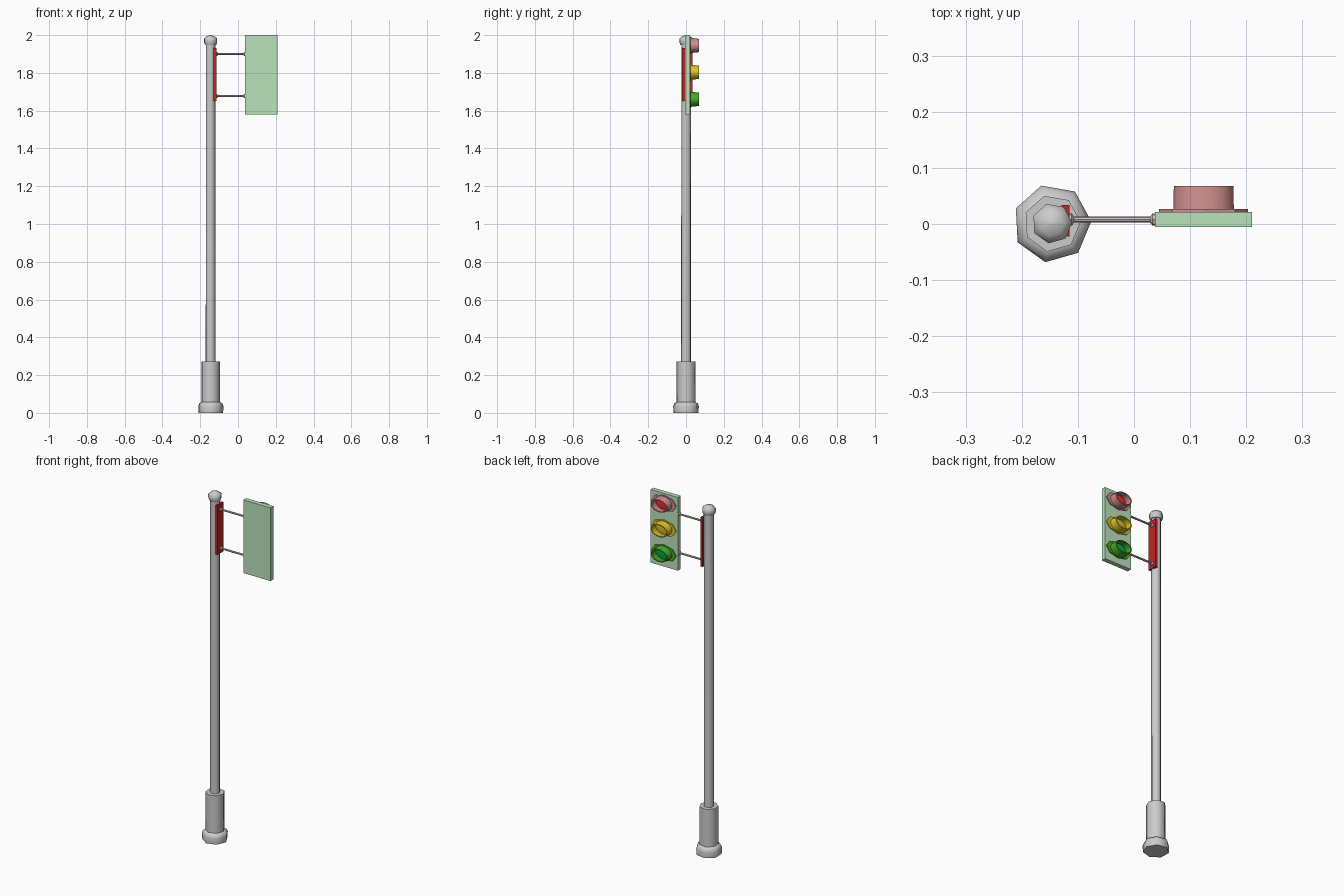
import bpy, bmesh, math
from mathutils import Vector

if "Cube" in bpy.data.objects:
    bpy.data.objects.remove(bpy.data.objects["Cube"])

PX, PY = -0.146, 0.001   # pole axis


def material(name, rgb):
    m = bpy.data.materials.new(name)
    m.diffuse_color = (*rgb, 1)
    m.use_nodes = True
    m.node_tree.nodes["Principled BSDF"].inputs["Base Color"].default_value = m.diffuse_color
    return m


def finish(name, bm, mat=None, smooth=None):
    bmesh.ops.recalc_face_normals(bm, faces=bm.faces[:])
    me = bpy.data.meshes.new(name)
    bm.to_mesh(me)
    bm.free()
    ob = bpy.data.objects.new(name, me)
    bpy.context.collection.objects.link(ob)
    if mat:
        me.materials.append(mat)
    if smooth:
        bpy.ops.object.select_all(action='DESELECT')
        ob.select_set(True)
        bpy.context.view_layer.objects.active = ob
        bpy.ops.object.shade_smooth_by_angle(angle=math.radians(smooth))
    return ob


def loft(name, rings, n, origin, u, v, w, mat=None, smooth=None, phase=0, closed=False):
    """Sweep rings (ru, rv, height along w) of n sides; cap ends or close the profile."""
    bm = bmesh.new()
    o, u, v, w = Vector(origin), Vector(u), Vector(v), Vector(w)
    rows = []
    for ru, rv, h in rings:
        angs = [2 * math.pi * i / n + phase for i in range(n)]
        rows.append([bm.verts.new(o + u * ru * math.cos(a) + v * rv * math.sin(a) + w * h)
                     for a in angs])
    pairs = list(zip(rows, rows[1:]))
    if closed:
        pairs.append((rows[-1], rows[0]))
    for a, b in pairs:
        for i in range(n):
            j = (i + 1) % n
            bm.faces.new((a[i], a[j], b[j], b[i]))
    if not closed:
        bm.faces.new(rows[0])
        bm.faces.new(rows[-1])
    return finish(name, bm, mat, smooth)


def box(name, lo, hi, mat=None):
    bm = bmesh.new()
    bmesh.ops.create_cube(bm, size=1)
    for vert in bm.verts:
        vert.co = [(a + b) / 2 + c * (b - a) for a, b, c in zip(lo, hi, vert.co)]
    return finish(name, bm, mat)


X, Y, Z = (1, 0, 0), (0, 1, 0), (0, 0, 1)


def turned(name, profile):
    loft(name, [(r, r, z) for r, z in profile], 7, (PX, PY, 0), X, Y, Z,
         smooth=60, phase=math.radians(3))


# Pole, base and cap
turned("base_foot", [(0.067, 0), (0.07, 0.035), (0.064, 0.05), (0.05, 0.058)])
turned("base_sleeve", [(0.051, 0.04), (0.051, 0.273)])
turned("pole", [(0.027, 0.26), (0.026, 1.96)])
turned("pole_cap", [(0.031, 1.948), (0.036, 1.962), (0.036, 1.982), (0.022, 1.994), (0.002, 2.0)])

# Mounting plate and arms
red_dark = material("plate_red", (0.5, 0.02, 0.02))
arm_mat = material("arm_grey", (0.6, 0.55, 0.53))
box("mounting_plate", (-0.129, -0.022, 1.65), (-0.115, 0.034, 1.932), red_dark)
for label, z in (("upper", 1.90), ("lower", 1.677)):
    loft(label + "_arm",
         [(r, r, x) for r, x in ((0.011, -0.116), (0.011, -0.111), (0.0055, -0.107),
                                 (0.0055, 0.029), (0.011, 0.033), (0.011, 0.039))],
         8, (0, 0.008, z), Y, Z, X, arm_mat, 40)

# Signal panel
box("signal_panel", (0.037, -0.005, 1.58), (0.21, 0.021, 2.0),
    material("panel_green", (0.5, 0.77, 0.5)))

# Lamps: flange with side ears, open visor, lens
lamps = (("red", 1.945, (0.62, 0.27, 0.27), (0.85, 0.03, 0.03)),
         ("yellow", 1.803, (0.72, 0.56, 0.02), (0.72, 0.56, 0.02)),
         ("green", 1.66, (0.07, 0.4, 0.02), (0.0, 0.43, 0.06)))
for label, z, shell, lens in lamps:
    c = (0.124, 0, z)
    shell_mat = material(label + "_shell", shell)
    loft(label + "_flange", [(0.079, 0.046, 0.019), (0.079, 0.046, 0.027)],
         8, c, X, Z, Y, shell_mat)
    loft(label + "_visor", [(0.054, 0.041, 0.025), (0.053, 0.036, 0.068),
                            (0.047, 0.031, 0.068), (0.047, 0.035, 0.025)],
         14, c, X, Z, Y, shell_mat, 40, closed=True)
    loft(label + "_lens", [(0.048, 0.036, 0.025), (0.046, 0.034, 0.031), (0.025, 0.018, 0.035)],
         14, c, X, Z, Y, material(label + "_lens", lens), 40)
